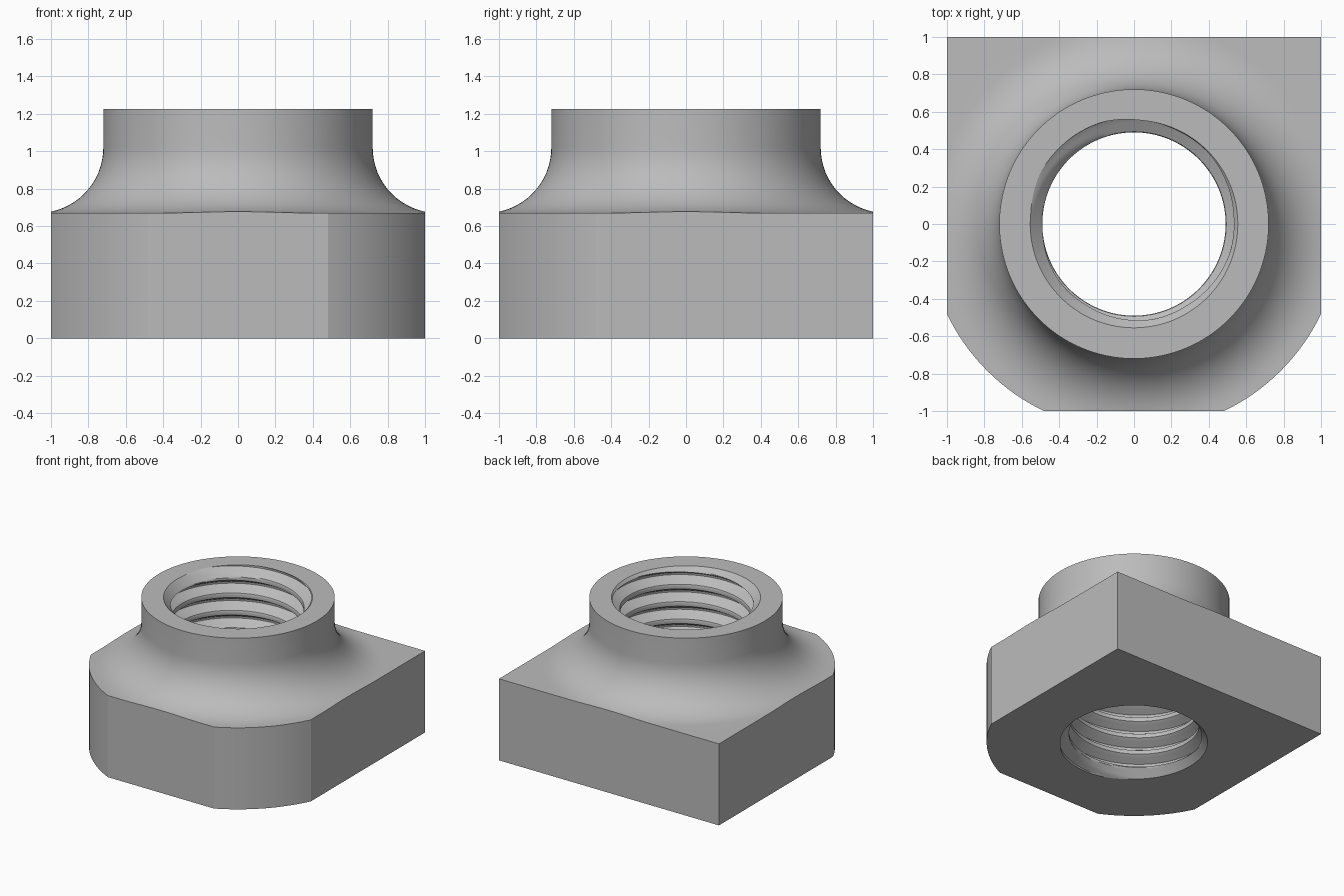
import bpy, bmesh, math

cube = bpy.data.objects.get("Cube")
if cube:
    bpy.data.objects.remove(cube, do_unlink=True)

HEIGHT, BASE_TOP, COLLAR_R = 1.225, 0.67, 0.72
FILLET = 0.35
ROUND_R = 1.11                       # rounding of the two front corners
MINOR, MAJOR, PITCH = 0.49, 0.57, 0.1425
STEPS = 16                           # rows per thread turn
TAU = 2 * math.pi


def outline(a):
    """Distance from the axis to the side wall of the base."""
    square = 1 / max(abs(math.cos(a)), abs(math.sin(a)))
    return min(square, ROUND_R) if math.sin(a) < 0 else square


def shoulder(r):
    """Height of the upper surface of the base, flaring into the collar."""
    d = max(0, COLLAR_R + FILLET - r)
    return BASE_TOP + FILLET - math.sqrt(max(0, FILLET ** 2 - d * d))


def bore(a, z):
    """Radius of the threaded hole, chamfered at both ends."""
    p = (z - HEIGHT) / PITCH - (a / TAU - 0.36)
    p = abs(p - round(p))
    t = min(1, max(0, (p - 1 / 16) / (5 / 16)))
    chamfer = 0.555 - min(z, HEIGHT - z)
    return max(MAJOR + (MINOR - MAJOR) * t, chamfer)


def section(a):
    """Closed cross-section at one angle, as (radius, height) pairs."""
    wall = outline(a)
    pts = [(wall, 0), (wall, shoulder(wall))]
    for i in range(17):
        t = i / 16 * math.pi / 2
        r = min(wall, COLLAR_R + FILLET * (1 - math.sin(t)))
        pts.append((r, shoulder(r)))
    pts.append((COLLAR_R, HEIGHT))
    turns = math.ceil(HEIGHT / PITCH) + 1
    for k in range(turns * STEPS, -2 * STEPS, -1):
        z = min(HEIGHT, max(0, (k / STEPS + a / TAU) * PITCH))
        pts.append((bore(a, z), z))
    return pts


# Angles around the axis, with the exact ends of the front roundings
corner = math.acos(1 / ROUND_R)
angles = [i * TAU / 144 for i in range(145)]
angles += [math.pi + corner, 1.5 * math.pi - corner,
           1.5 * math.pi + corner, TAU - corner]
angles.sort()

# Nut body: sections joined all the way round
bm = bmesh.new()
columns = [[bm.verts.new((r * math.cos(a), r * math.sin(a), z))
            for r, z in section(a)] for a in angles]
for left, right in zip(columns, columns[1:]):
    for i in range(len(left)):
        j = (i + 1) % len(left)
        bm.faces.new((left[i], right[i], right[j], left[j]))
bmesh.ops.remove_doubles(bm, verts=bm.verts, dist=0.0002)
bmesh.ops.recalc_face_normals(bm, faces=bm.faces)
mesh = bpy.data.meshes.new("threaded_nut_body")
bm.to_mesh(mesh)
bm.free()
body = bpy.data.objects.new("threaded_nut_body", mesh)
bpy.context.collection.objects.link(body)

# Plain grey metal
grey = bpy.data.materials.new("light_grey")
grey.use_nodes = True
colour = (0.5, 0.5, 0.5, 1)
grey.diffuse_color = colour
grey.node_tree.nodes["Principled BSDF"].inputs["Base Color"].default_value = colour
mesh.materials.append(grey)

bpy.ops.object.select_all(action='DESELECT')
body.select_set(True)
bpy.context.view_layer.objects.active = body
bpy.ops.object.shade_smooth_by_angle(angle=math.radians(25))
